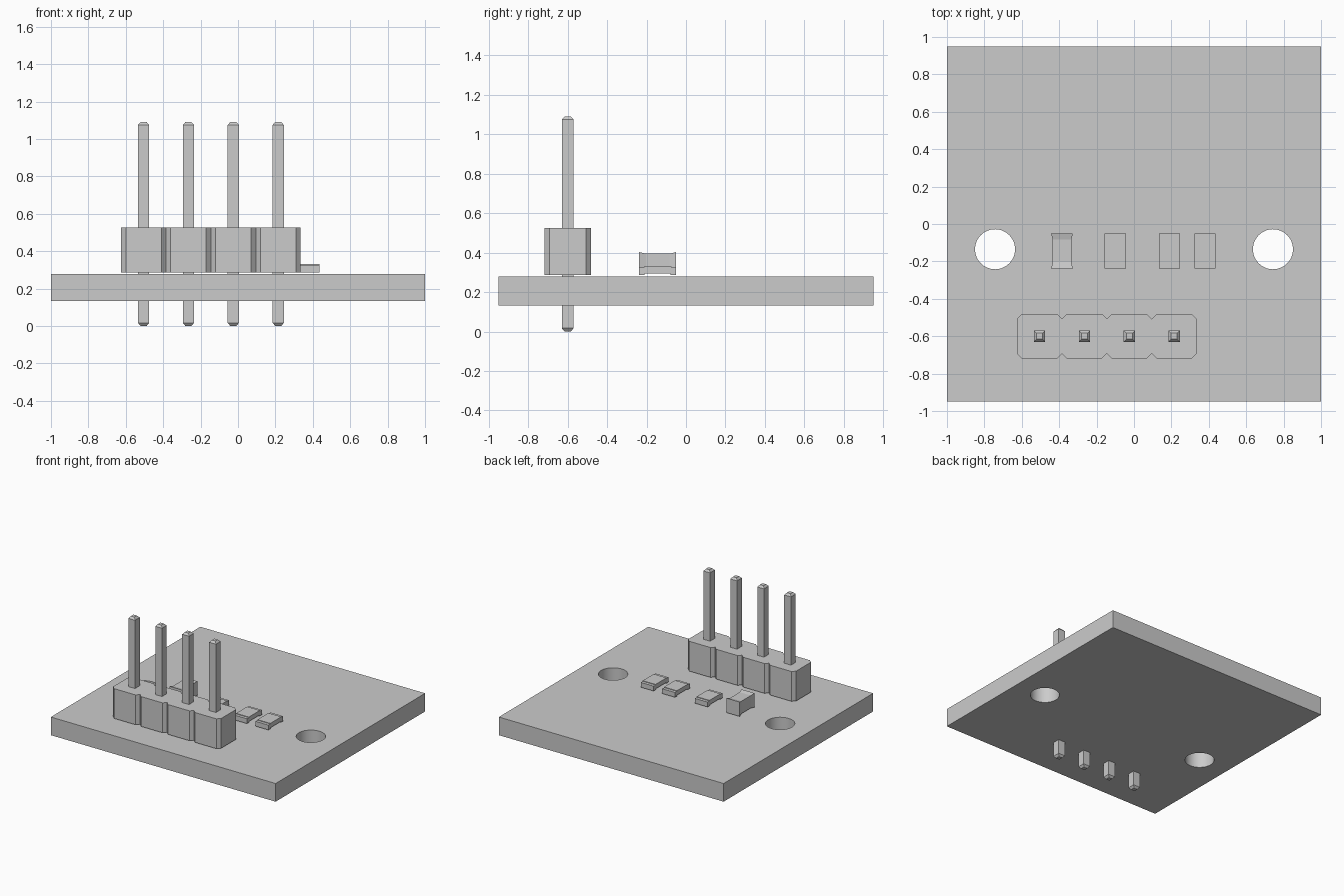
import bpy
import bmesh

cube = bpy.data.objects.get("Cube")
if cube:
    bpy.data.objects.remove(cube, do_unlink=True)

# One plain grey for everything
GREY = (0.6, 0.6, 0.6, 1)
grey = bpy.data.materials.new("plain_grey")
grey.use_nodes = True
grey.diffuse_color = GREY
grey.node_tree.nodes["Principled BSDF"].inputs["Base Color"].default_value = GREY


def loft(name, rings):
    """Closed solid through matching rings of points."""
    bm = bmesh.new()
    loops = [[bm.verts.new(p) for p in ring] for ring in rings]
    for a, b in zip(loops, loops[1:]):
        for i in range(len(a)):
            j = (i + 1) % len(a)
            bm.faces.new((a[i], a[j], b[j], b[i]))
    bm.faces.new(loops[0][::-1])
    bm.faces.new(loops[-1])
    bmesh.ops.recalc_face_normals(bm, faces=bm.faces[:])
    mesh = bpy.data.meshes.new(name)
    bm.to_mesh(mesh)
    bm.free()
    mesh.materials.append(grey)
    obj = bpy.data.objects.new(name, mesh)
    bpy.context.collection.objects.link(obj)
    return obj


def rect(x, y, hx, hy, z):
    return [(x + sx * hx, y + sy * hy, z)
            for sx, sy in ((-1, -1), (1, -1), (1, 1), (-1, 1))]


def box(name, x, y, hx, hy, z0, z1):
    return loft(name, [rect(x, y, hx, hy, z0), rect(x, y, hx, hy, z1)])


# Circuit board with two mounting holes
board = box("board", 0, 0, 1, 0.95, 0.133, 0.279)
for side in (-1, 1):
    bpy.ops.mesh.primitive_cylinder_add(vertices=64, radius=0.107, depth=1,
                                        location=(side * 0.743, -0.135, 0.2))
    cutter = bpy.context.object
    cutter.name = "hole_cutter"
    cutter.hide_render = True
    cutter.data.materials.append(grey)
    bpy.ops.object.select_all(action='DESELECT')
    bpy.context.view_layer.objects.active = board
    board.select_set(True)
    cut = board.modifiers.new("mounting_hole", 'BOOLEAN')
    cut.operation = 'DIFFERENCE'
    cut.solver = 'EXACT'
    cut.object = cutter
    bpy.ops.object.modifier_apply(modifier=cut.name)
    bpy.data.objects.remove(cutter, do_unlink=True)
bpy.ops.object.shade_smooth_by_angle()

# Pin header housing: chamfered corners and a V notch between pins
PITCH, ROW_Y, FIRST_X = 0.24, -0.6, -0.505
HALF, CH = 0.118, 0.025
left_x = FIRST_X - PITCH / 2
right_x = left_x + 4 * PITCH
front = [(left_x, -HALF + CH), (left_x + CH, -HALF)]
for n in range(1, 4):
    x = left_x + n * PITCH
    front += [(x - CH, -HALF), (x, -HALF + CH), (x + CH, -HALF)]
front += [(right_x - CH, -HALF), (right_x, -HALF + CH)]
outline = front + [(x, -y) for x, y in reversed(front)]
loft("header_housing", [[(x, ROW_Y + y, z) for x, y in outline]
                        for z in (0.286, 0.526)])

# Square pins with tapered tips
for n in range(4):
    x = FIRST_X + n * PITCH
    loft(f"pin_{n + 1}", [rect(x, ROW_Y, h, h, z) for h, z in
                          ((0.016, 0), (0.03, 0.017), (0.03, 1.075), (0.016, 1.091))])

# Chip capacitor with slightly flared end caps
CHIP_Y = -0.144
rings = []
for dy, h in ((-0.094, 0.058), (-0.06, 0.05), (0.06, 0.05), (0.094, 0.058)):
    rings.append([(-0.385 + px, CHIP_Y + dy, 0.345 + pz)
                  for px, _, pz in ((-h, 0, -h), (h, 0, -h), (h, 0, h), (-h, 0, h))])
loft("capacitor", rings)

# Flat chip resistors: body, end terminals and raised top coat
for n, x in enumerate((-0.1, 0.19, 0.38), 1):
    box(f"resistor_{n}_body", x, CHIP_Y, 0.056, 0.085, 0.294, 0.324)
    for end in (-1, 1):
        box(f"resistor_{n}_terminal", x, CHIP_Y + end * 0.08, 0.057, 0.014, 0.287, 0.326)
    box(f"resistor_{n}_coat", x, CHIP_Y, 0.057, 0.07, 0.322, 0.331)
